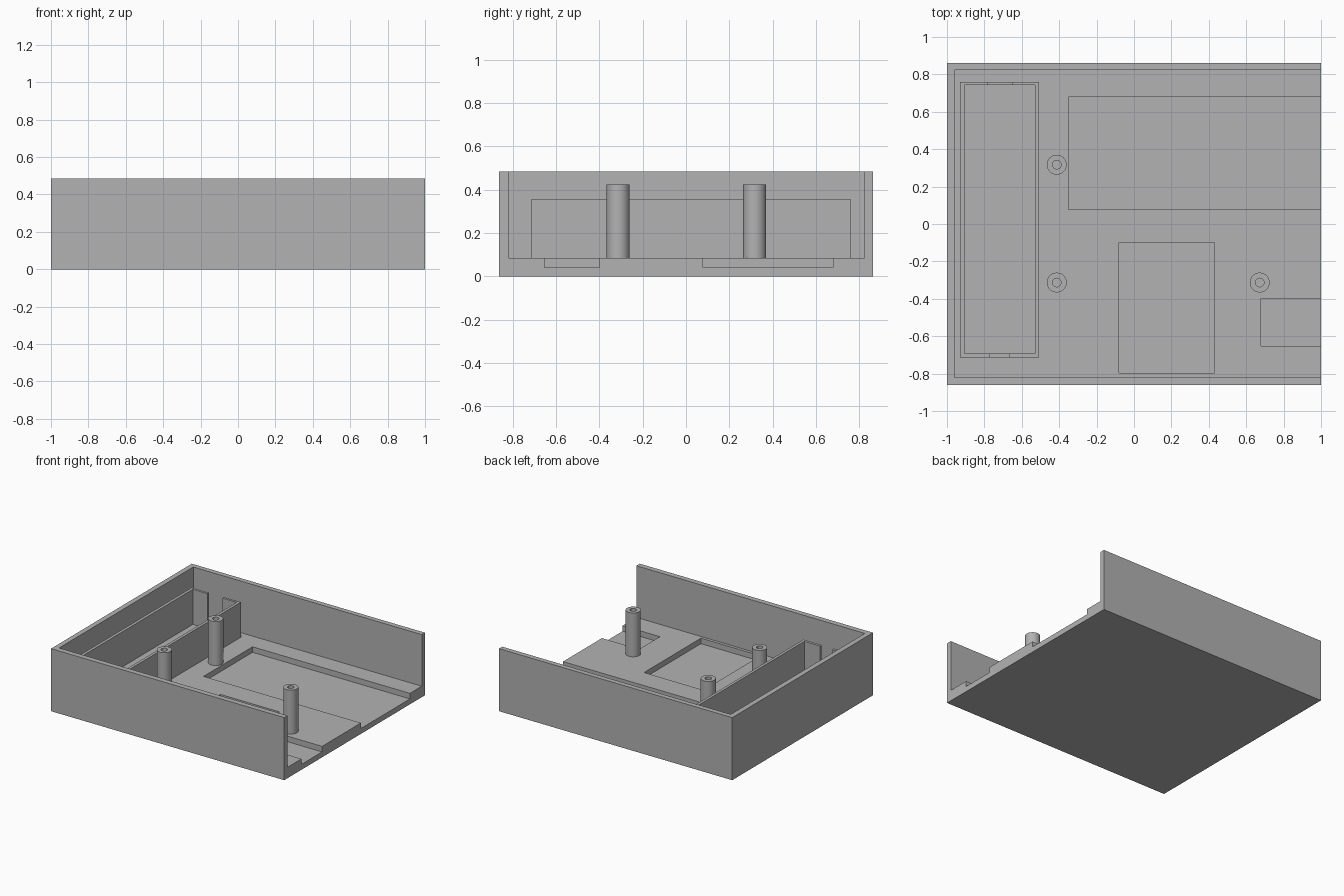
import bpy

# Remove the default cube
if "Cube" in bpy.data.objects:
    bpy.data.objects.remove(bpy.data.objects["Cube"], do_unlink=True)

# Single plain grey
grey = bpy.data.materials.new("plain grey")
grey.use_nodes = True
colour = (0.448, 0.448, 0.448, 1)
grey.diffuse_color = colour
grey.node_tree.nodes["Principled BSDF"].inputs["Base Color"].default_value = colour

# Shared heights
FLOOR, POCKET, RIM = 0.085, 0.042, 0.485
BOX_TOP, POST_TOP, ABOVE = 0.357, 0.425, 0.7


def box(name, x, y, z):
    """Box from (min, max) spans."""
    bpy.ops.mesh.primitive_cube_add(size=1, location=[sum(s) / 2 for s in (x, y, z)])
    obj = bpy.context.object
    obj.name = name
    obj.scale = [s[1] - s[0] for s in (x, y, z)]
    bpy.ops.object.transform_apply(location=True, rotation=False, scale=True)
    obj.data.materials.append(grey)
    return obj


def rod(name, x, y, radius, z):
    bpy.ops.mesh.primitive_cylinder_add(
        vertices=48, radius=radius, depth=z[1] - z[0], location=(x, y, sum(z) / 2))
    obj = bpy.context.object
    obj.name = name
    obj.data.materials.append(grey)
    return obj


def cut(target, cutter):
    """Subtract the cutter, then discard it."""
    cutter.hide_render = True
    mod = target.modifiers.new("cut", 'BOOLEAN')
    mod.operation = 'DIFFERENCE'
    mod.solver = 'EXACT'
    mod.object = cutter
    bpy.context.view_layer.objects.active = target
    bpy.ops.object.modifier_apply(modifier=mod.name)
    bpy.data.objects.remove(cutter, do_unlink=True)


# Tray with its right-hand end open
tray = box("tray", (-1, 1), (-0.862, 0.862), (0, RIM))
cut(tray, box("hollow", (-0.96, 1.2), (-0.82, 0.823), (FLOOR, ABOVE)))

# Floor pockets; two run out through the open end
for x, y in [((-0.35, 1.2), (0.078, 0.678)),
             ((0.68, 1.2), (-0.652, -0.398)),
             ((-0.08, 0.43), (-0.797, -0.1))]:
    cut(tray, box("pocket", x, y, (POCKET, 0.3)))

# Long thin-walled compartment with a cable slot in each end
compartment = box("compartment", (-0.93, -0.508), (-0.713, 0.76), (FLOOR - 0.01, BOX_TOP))
cut(compartment, box("cavity", (-0.907, -0.53), (-0.692, 0.742), (0, ABOVE)))
for x, y in [((-0.782, -0.652), (0.7, 0.8)), ((-0.77, -0.665), (-0.75, -0.65))]:
    cut(compartment, box("slot", x, y, (0.11, ABOVE)))

# Hollow screw posts
for name, x, y in [("back_post", -0.413, 0.317),
                   ("front_post", -0.413, -0.313),
                   ("end_post", 0.672, -0.313)]:
    post = rod(name, x, y, 0.053, (FLOOR - 0.01, POST_TOP))
    cut(post, rod("bore", x, y, 0.023, (FLOOR, ABOVE)))
    bpy.ops.object.select_all(action='DESELECT')
    post.select_set(True)
    bpy.context.view_layer.objects.active = post
    bpy.ops.object.shade_smooth_by_angle()
